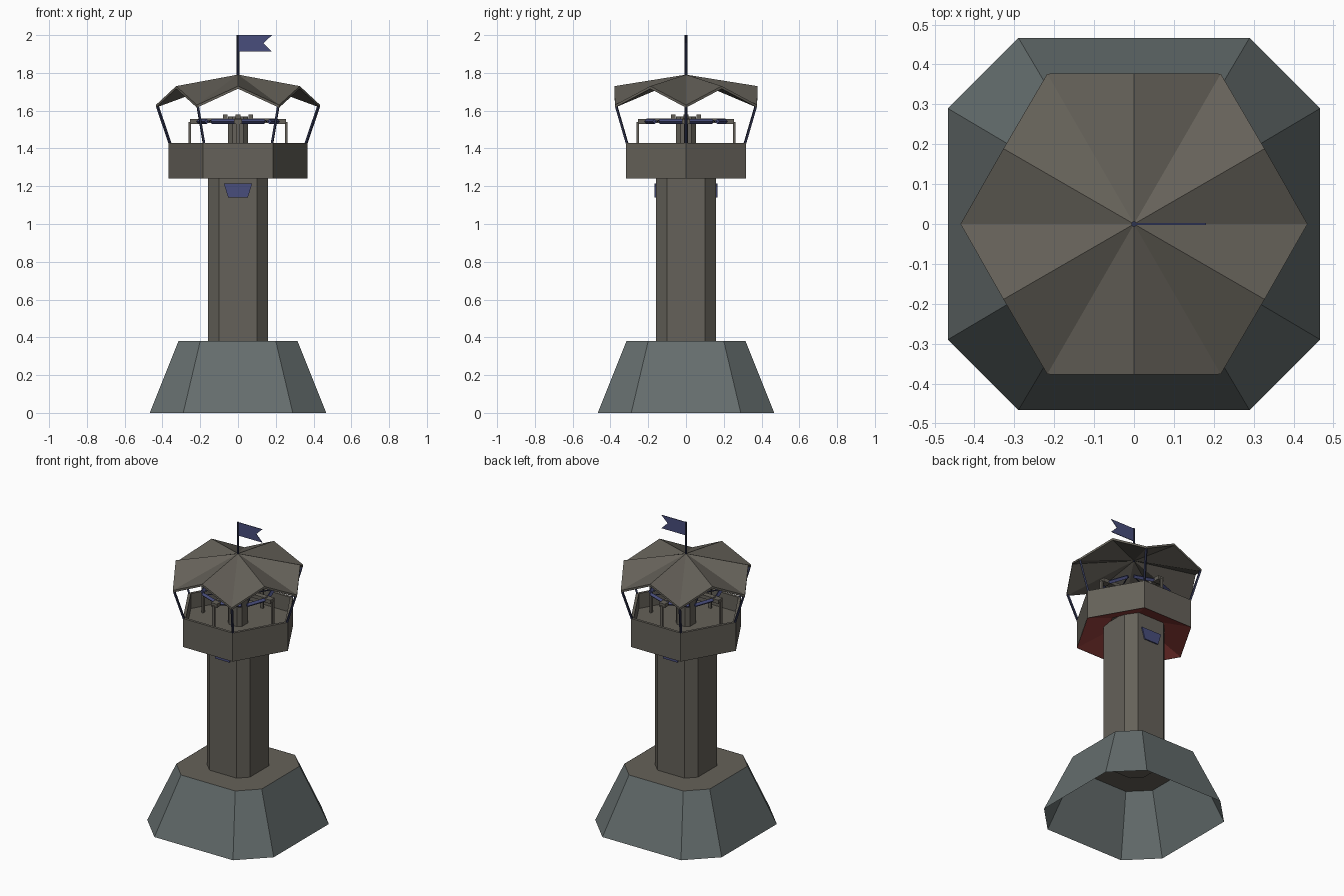
import bpy, bmesh
from math import cos, sin, pi, radians
from mathutils import Vector, Matrix

if "Cube" in bpy.data.objects:
    bpy.data.objects.remove(bpy.data.objects["Cube"])

def mat(name, col):
    m = bpy.data.materials.new(name)
    m.diffuse_color = (*col, 1)
    m.use_nodes = True
    m.node_tree.nodes["Principled BSDF"].inputs["Base Color"].default_value = m.diffuse_color
    return m

STONE = mat("stone", (0.13, 0.155, 0.155))
WOOD = mat("wood", (0.13, 0.12, 0.10))
BLUE = mat("blue", (0.065, 0.075, 0.2))
DARK = mat("dark_blue", (0.03, 0.035, 0.08))
RED = mat("red", (0.3, 0.05, 0.045))

def finish(name, bm, m):
    bmesh.ops.recalc_face_normals(bm, faces=bm.faces)
    me = bpy.data.meshes.new(name)
    bm.to_mesh(me)
    bm.free()
    me.materials.append(m)
    o = bpy.data.objects.new(name, me)
    bpy.context.collection.objects.link(o)
    return o

def octagon(h, c, z):
    pts = [(h, -c), (h, c), (c, h), (-c, h), (-h, c), (-h, -c), (-c, -h), (c, -h)]
    return [(x, y, z) for x, y in pts]

def hexagon(r, z):
    return [(r * cos(i * pi / 3), r * sin(i * pi / 3), z) for i in range(6)]

def loft(name, rings, m, bottom=False, top=False, loop=False):
    """Skin a stack of rings; loop joins the last ring back to the first."""
    bm = bmesh.new()
    vs = [[bm.verts.new(p) for p in r] for r in rings]
    n = len(vs[0])
    pairs = list(zip(vs, vs[1:])) + ([(vs[-1], vs[0])] if loop else [])
    for a, b in pairs:
        for i in range(n):
            j = (i + 1) % n
            bm.faces.new((a[i], a[j], b[j], b[i]))
    if bottom:
        bm.faces.new(vs[0][::-1])
    if top:
        bm.faces.new(vs[-1])
    return finish(name, bm, m)

def box(name, lo, hi, m, turn=0):
    bm = bmesh.new()
    lo, hi = Vector(lo), Vector(hi)
    bmesh.ops.create_cube(bm, size=1)
    bmesh.ops.scale(bm, vec=hi - lo, verts=bm.verts)
    bmesh.ops.translate(bm, vec=(lo + hi) / 2, verts=bm.verts)
    bm.transform(Matrix.Rotation(turn, 4, 'Z'))
    return finish(name, bm, m)

def bar(name, a, b, r, m, turn=0, sides=4):
    bm = bmesh.new()
    a, b = Vector(a), Vector(b)
    d = b - a
    bmesh.ops.create_cone(bm, cap_ends=True, segments=sides, radius1=r, radius2=r, depth=d.length)
    bm.transform(Matrix.Translation((a + b) / 2) @ d.to_track_quat('Z', 'Y').to_matrix().to_4x4())
    bm.transform(Matrix.Rotation(turn, 4, 'Z'))
    return finish(name, bm, m)

def plate(name, pts, y0, y1, m):
    """Flat outline in x and z, thickened between two y values."""
    return loft(name, [[(x, y, z) for x, z in pts] for y in (y0, y1)], m, True, True)

# flared stone base, open below, with a flat top
loft("base_walls", [octagon(0.467, 0.29, 0), octagon(0.315, 0.2, 0.38)], STONE)
loft("base_top", [octagon(0.315, 0.2, 0.379), octagon(0.15, 0.095, 0.379)], WOOD)

# column
loft("column", [octagon(0.158, 0.1, 0.365), octagon(0.158, 0.1, 1.31)], WOOD, True, True)

# tapered plaques on front and back
for side, name in ((-1, "front_plaque"), (1, "back_plaque")):
    plate(name, [(-0.075, 1.215), (0.075, 1.215), (0.052, 1.14), (-0.052, 1.14)],
          side * 0.157, side * 0.166, BLUE)

# lookout deck: parapet, floor and recessed underside
loft("parapet", [hexagon(0.368, 1.24), hexagon(0.368, 1.43),
                 hexagon(0.348, 1.43), hexagon(0.348, 1.26)], WOOD)
loft("deck_floor", [hexagon(0.35, 1.33), hexagon(0.05, 1.33)], WOOD, top=True)
loft("deck_underside", [hexagon(0.367, 1.241), hexagon(0.17, 1.315)], RED)

# pleated roof: low corners, raised edge middles
def roof_ring(drop):
    ring = []
    for i in range(12):
        r, z = (0.435, 1.63) if i % 2 == 0 else (0.378, 1.73)
        ring.append((r * cos(i * pi / 6), r * sin(i * pi / 6), z - drop))
    return ring

def roof_tip(z):
    return [(0.004 * cos(i * pi / 6), 0.004 * sin(i * pi / 6), z) for i in range(12)]

loft("roof", [roof_tip(1.775), roof_ring(0.014), roof_ring(0), roof_tip(1.79)], WOOD, True, True)

# slanted roof posts
for i in range(6):
    bar(f"roof_post_{i}", (0.358, 0, 1.42), (0.427, 0, 1.625), 0.008, DARK, i * pi / 3)

# flag pole and swallowtail flag
bar("flag_pole", (0, 0, 1.77), (0, 0, 2.0), 0.007, DARK, sides=8)
plate("flag", [(0, 2.0), (0.18, 2.0), (0.135, 1.957), (0.18, 1.912), (0, 1.912)],
      -0.002, 0.002, BLUE)

# central pedestal
loft("pedestal", [octagon(0.052, 0.03, 1.3), octagon(0.052, 0.03, 1.57)], WOOD, True, True)

# four mounted bows around the pedestal
for i in range(4):
    t = i * pi / 2
    box(f"bow_stock_{i}", (0.04, -0.018, 1.535), (0.21, 0.018, 1.558), WOOD, t)
    box(f"bow_tip_{i}", (0.205, -0.022, 1.53), (0.255, 0.022, 1.555), WOOD, t)
    box(f"bow_sight_{i}", (0.055, -0.012, 1.555), (0.08, 0.012, 1.58), WOOD, t)
    box(f"bow_stand_{i}", (0.25, -0.01, 1.33), (0.262, 0.01, 1.54), WOOD, t)
    for s in (-1, 1):
        bar(f"bow_limb_{i}_{s}", (0.215, 0, 1.543), (0.165, s * 0.14, 1.543), 0.013, BLUE, t)
        bar(f"bow_string_{i}_{s}", (0.165, s * 0.14, 1.543), (0.1, 0, 1.552), 0.004, DARK, t)
